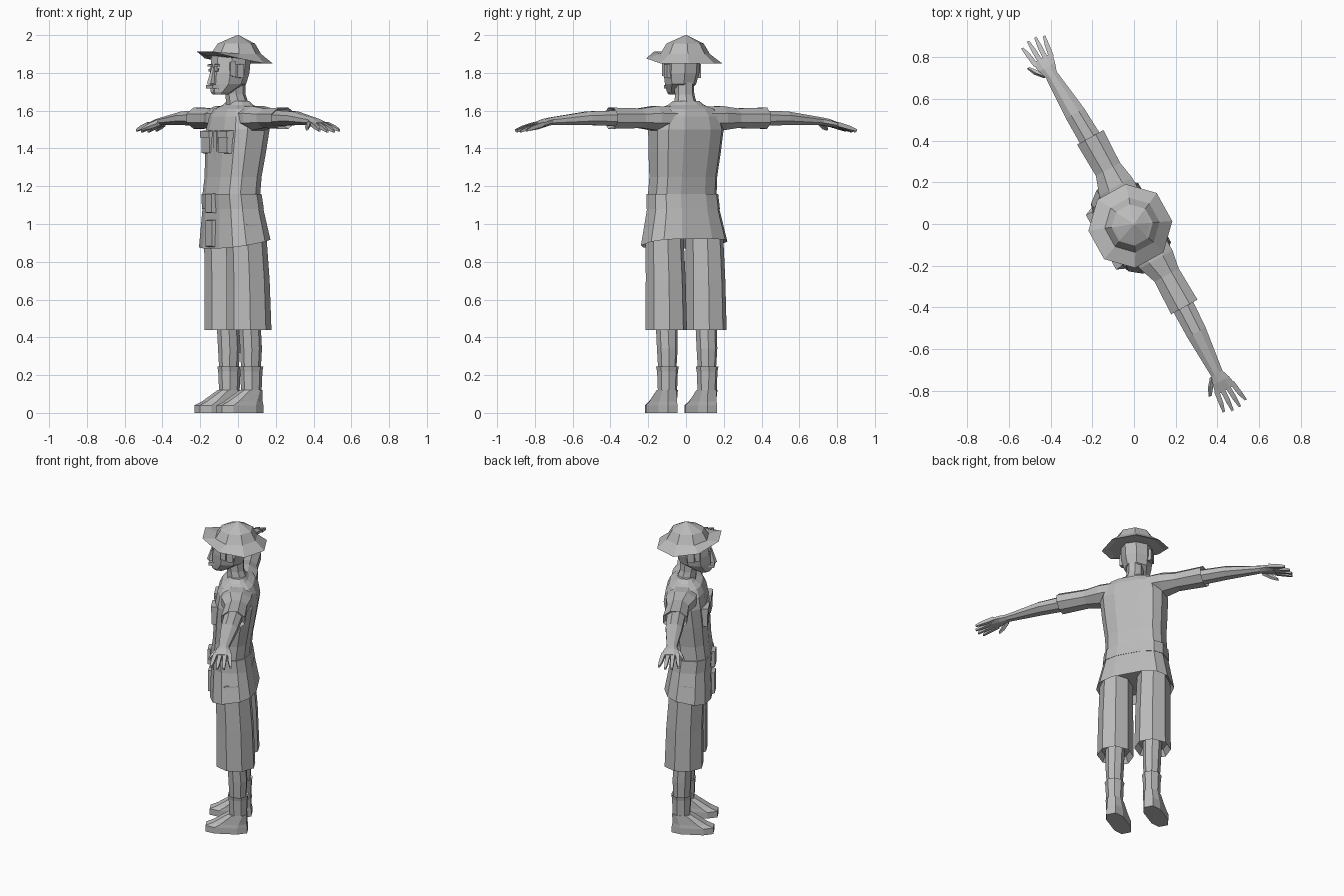
import bpy, bmesh
from math import cos, sin, pi, radians, copysign
from mathutils import Vector

default_cube = bpy.data.objects.get("Cube")
if default_cube:
    bpy.data.objects.remove(default_cube, do_unlink=True)

# Landmarks of the figure
TURN = radians(-61)
LEG_SIDE = .12
SHORTS_HEM = .44
BELT_BOTTOM = 1.08
WAIST = 1.16
CHEST = 1.5
COLLAR = 1.65
ARM_HEIGHT = 1.56
CUFF = .465
WRIST = .82
KNUCKLES = .91
CHIN = 1.685
FACE = -.147

clay = bpy.data.materials.new("plain grey")
clay.use_nodes = True
clay.diffuse_color = (.5, .5, .5, 1)
shader = clay.node_tree.nodes["Principled BSDF"]
shader.inputs["Base Color"].default_value = clay.diffuse_color


def finish(name, bm, mirrored):
    """Make a flat shaded object of the bmesh, mirrored left to right on request."""
    bmesh.ops.recalc_face_normals(bm, faces=bm.faces)
    mesh = bpy.data.meshes.new(name)
    bm.to_mesh(mesh)
    bm.free()
    mesh.materials.append(clay)
    part = bpy.data.objects.new(name, mesh)
    bpy.context.collection.objects.link(part)
    part.rotation_euler.z = TURN
    if mirrored:
        mirror = part.modifiers.new("mirror", 'MIRROR')
        mirror.use_mirror_merge = False


def ring(at, wide, deep=None, shift=0):
    """One cross-section: place along the part, half sizes, and shift towards the back."""
    return at, wide, deep or wide, shift


def loft(name, rings, sides=8, mirrored=False, side=0, hollow=0, square=1,
         along_arm=False, bend=None):
    """Skin the rings. Hollow sinks a smaller ring into the opening at the first one,
    and a square value under one pushes the outline towards a box."""
    if hollow:
        at, wide, deep, shift = rings[0]
        rings = [ring(at + hollow, wide * .8, deep * .8, shift)] + rings
    bm = bmesh.new()
    loops = []
    for at, wide, deep, shift in rings:
        loop = []
        for i in range(sides):
            angle = 2 * pi * (i + .5) / sides
            corner = 1 / cos(pi / sides)
            across, over = (size * corner * copysign(abs(turn) ** square, turn)
                            for size, turn in ((wide, cos(angle)), (deep, sin(angle))))
            if along_arm:
                co = Vector((at, shift + across, ARM_HEIGHT + over))
            else:
                co = Vector((side + across, shift + over, at))
            if bend:
                co.z += bend(co)
            loop.append(bm.verts.new(co))
        loops.append(loop)
    for low, high in zip(loops, loops[1:]):
        for i in range(sides):
            bm.faces.new((low[i - 1], low[i], high[i], high[i - 1]))
    bm.faces.new(loops[0])
    bm.faces.new(loops[-1])
    finish(name, bm, mirrored)


def block(name, centre, size, mirrored=False):
    """A box with a slightly smaller front face."""
    bm = bmesh.new()
    bmesh.ops.create_cube(bm, size=1)
    for vert in bm.verts:
        if vert.co.y < 0:
            vert.co.x *= .9
            vert.co.z *= .9
        vert.co = vert.co * Vector(size) + Vector(centre)
    finish(name, bm, mirrored)


def body(height, wide):
    """A torso section; the belly pushes forward around the waist."""
    belly = max(0, 1 - abs(height - WAIST) / .35)
    return ring(height, wide, wide * .64, shift=-.04 * belly)


# Shirt body rising over the shoulders to the collar
loft("shirt_body", [body(WAIST, .18), body(1.25, .178), body(1.38, .19), body(CHEST, .198),
                    body(1.57, .18), body(1.61, .15), body(1.63, .095), body(COLLAR, .07)],
     sides=12, square=.7)

# Belt with buckle
loft("belt", [body(BELT_BOTTOM, .193), body(WAIST, .188)], sides=12, square=.7)
block("belt_buckle", centre=(0, -.16, 1.11), size=(.08, .04, .11))


def hem_drop(co):
    # the hem hangs lower at the front
    return co.y * (BELT_BOTTOM - co.z)


# Flared shirt skirt
loft("shirt_skirt", [ring(.9, .228, .14, shift=-.02), body(BELT_BOTTOM, .19)],
     sides=12, square=.7, hollow=.04, bend=hem_drop)
block("front_flap", centre=(0, -.16, .95), size=(.08, .035, .15))

# Chest pockets and button strip
block("chest_pocket", centre=(.095, -.122, 1.43), size=(.1, .045, .12), mirrored=True)
block("pocket_flap", centre=(.095, -.125, 1.475), size=(.11, .05, .04), mirrored=True)
block("button_strip", centre=(0, -.13, 1.4), size=(.035, .02, .2))


def arm_droop(co):
    # the arm sinks gently beyond the elbow
    reach = max(0, co.x - .64)
    return -.5 * reach * reach


# Sleeves, from the open cuff to inside the shoulder
loft("sleeve", [ring(CUFF, .072, .056, shift=.018), ring(.29, .066, .052, shift=.018),
                ring(.2, .09, .064, shift=.01), ring(.1, .09, .06, shift=.01)],
     mirrored=True, along_arm=True, hollow=-.03)

# Bare arms ending in flat palms
loft("arm", [ring(.4, .055, .042, shift=.016), ring(.6, .05, .036, shift=.01),
             ring(WRIST, .03, .02), ring(.86, .044, .02), ring(KNUCKLES, .054, .014)],
     mirrored=True, along_arm=True, bend=arm_droop)

# Fingers fanning out, the middle ones longest
for number, finger in enumerate(("index", "middle", "ring", "little")):
    place = number - 1.5
    length = .11 - .015 * abs(place)
    loft(finger + "_finger", [ring(KNUCKLES - .02, .012, shift=place * .028),
                              ring(KNUCKLES + length / 2, .011, shift=place * .034),
                              ring(KNUCKLES + length, .006, shift=place * .04)],
         sides=4, mirrored=True, along_arm=True, bend=arm_droop)


def thumb_droop(co):
    # the thumb hangs a little below the palm
    return arm_droop(co) + .3 * co.y


loft("thumb", [ring(WRIST, .015, shift=-.02), ring(.86, .014, shift=-.055),
               ring(.9, .007, shift=-.08)],
     sides=5, mirrored=True, along_arm=True, bend=thumb_droop)

# Hips and long shorts with open hems
loft("hips", [body(.95, .13), body(BELT_BOTTOM, .17)])
loft("shorts_leg", [ring(SHORTS_HEM, .1, .113), ring(.7, .096, .108, shift=-.005),
                    ring(1, .09, .1, shift=-.02)],
     mirrored=True, side=LEG_SIDE, hollow=.04)

# Calves and turned-over socks
loft("calf", [ring(.2, .042, .048, shift=.012), ring(.34, .05, .055, shift=.012),
              ring(SHORTS_HEM + .1, .054)], mirrored=True, side=LEG_SIDE)
loft("sock", [ring(.245, .055, .06, shift=.014), ring(.22, .05, .056, shift=.014),
              ring(.08, .045, .05, shift=.014)],
     mirrored=True, side=LEG_SIDE, hollow=-.01)

# Shoes: low toe, rising to the ankle
loft("shoe", [ring(0, .053, .123, shift=-.055), ring(.04, .053, .123, shift=-.055),
              ring(.06, .05, .1, shift=-.035), ring(.12, .046, .055, shift=.012)],
     mirrored=True, side=LEG_SIDE, square=.7)

# Neck and head
loft("neck", [ring(COLLAR - .03, .058), ring(CHIN, .047, .05, shift=-.015),
              ring(CHIN + .08, .048, .06, shift=-.025)])
loft("head", [ring(CHIN, .036, shift=-.11), ring(1.7, .05, .06, shift=-.095),
              ring(1.74, .073, .092, shift=-.06), ring(1.8, .085, .1, shift=-.05),
              ring(1.9, .086, .1, shift=-.04)])
block("ear", centre=(.09, -.04, 1.81), size=(.025, .04, .075), mirrored=True)
block("sideburn", centre=(.083, -.08, 1.82), size=(.02, .03, .08), mirrored=True)

# Face
loft("nose", [ring(1.743, .018, .023, shift=FACE - .015), ring(1.83, .01, shift=FACE)], sides=6)
block("moustache", centre=(0, FACE - .01, 1.727), size=(.08, .035, .022))
block("lower_lip", centre=(0, FACE, 1.704), size=(.04, .02, .01))
block("brow", centre=(.036, FACE, 1.84), size=(.045, .012, .012), mirrored=True)
block("eye", centre=(.036, FACE, 1.815), size=(.034, .007, .014), mirrored=True)


def brim_wave(co):
    # the brim lifts at the front
    edge = max(0, co.xy.length - .13)
    return max(0, -co.y) * edge * 3.4


# Sun hat with a stepped crown
loft("sun_hat", [ring(1.85, .187, shift=-.02), ring(1.9, .122, shift=-.01),
                 ring(1.955, .092, shift=-.01), ring(1.962, .078, shift=-.01),
                 ring(2, .004)], hollow=.015, bend=brim_wave)
